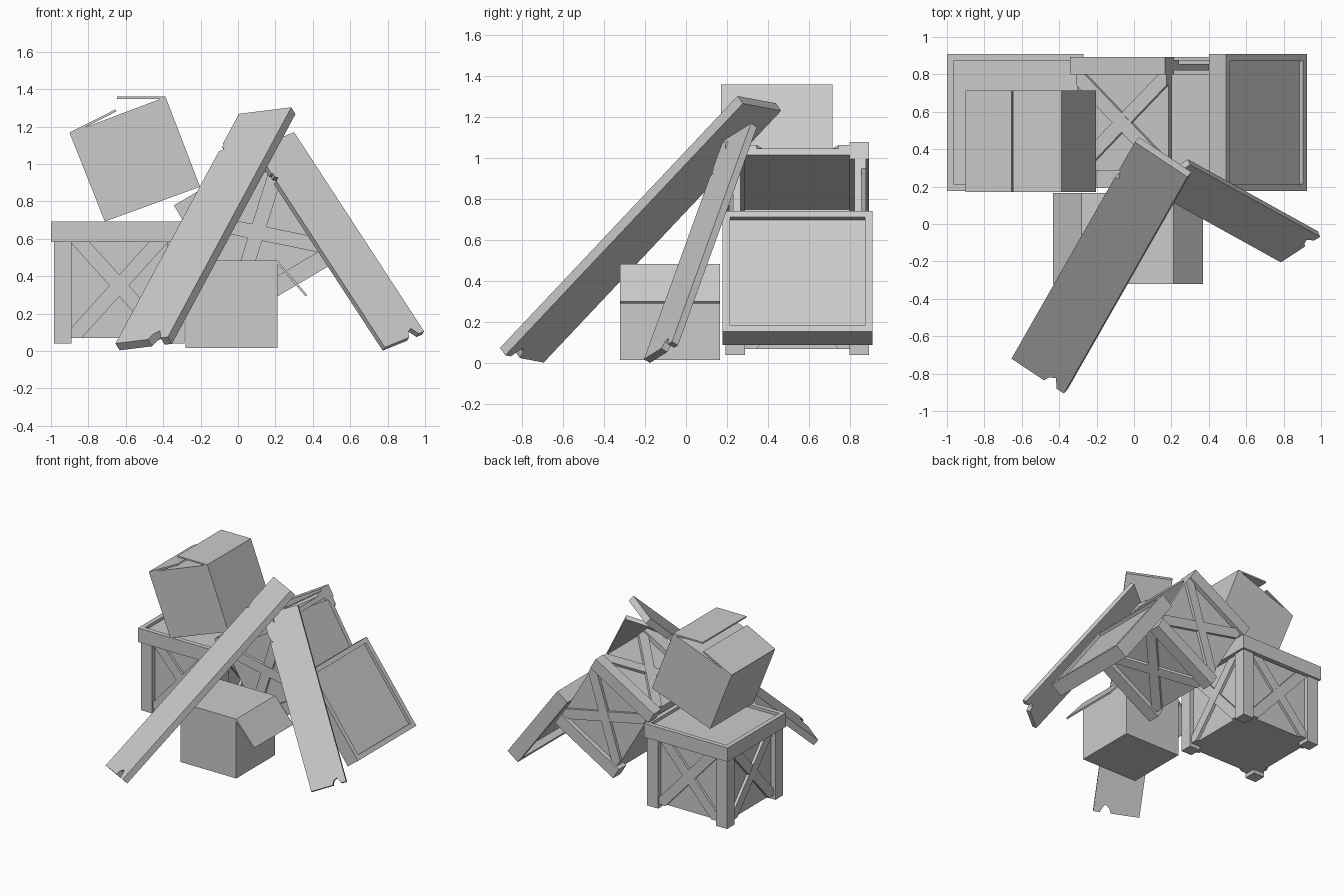
import bpy, bmesh, math
from mathutils import Matrix, Vector

if "Cube" in bpy.data.objects:
    bpy.data.objects.remove(bpy.data.objects["Cube"])


def finish(name, bm, matrix=Matrix()):
    bmesh.ops.recalc_face_normals(bm, faces=bm.faces)
    mesh = bpy.data.meshes.new(name)
    bm.to_mesh(mesh)
    bm.free()
    ob = bpy.data.objects.new(name, mesh)
    bpy.context.collection.objects.link(ob)
    ob.matrix_world = matrix
    return ob


def add_box(bm, lo, hi):
    lo, hi = Vector(lo), Vector(hi)
    m = Matrix.Translation((lo + hi) / 2) @ Matrix.Diagonal((*(hi - lo), 1))
    bmesh.ops.create_cube(bm, size=1, matrix=m)


def add_prism(bm, points, offset):
    """Extrude a closed outline of 3D points along an offset vector."""
    face = bm.faces.new([bm.verts.new(p) for p in points])
    ext = bmesh.ops.extrude_face_region(bm, geom=[face], use_keep_orig=True)
    moved = [g for g in ext['geom'] if isinstance(g, bmesh.types.BMVert)]
    bmesh.ops.translate(bm, verts=moved, vec=offset)


HALF, POST, TALL = 0.35, 0.095, 0.59   # crate half width, post width, height
RECESS, WALL, FLOOR = 0.037, 0.035, 0.03


def crate_body(name, matrix):
    bm = bmesh.new()
    # corner posts
    for sx in (-1, 1):
        for sy in (-1, 1):
            xs = sorted((sx * HALF, sx * (HALF - POST)))
            ys = sorted((sy * HALF, sy * (HALF - POST)))
            add_box(bm, (xs[0], ys[0], 0), (xs[1], ys[1], TALL))
    # floor
    s = HALF - RECESS
    add_box(bm, (-s, -s, FLOOR), (s, s, FLOOR + WALL))
    # recessed wall and crossed braces, repeated on four sides
    a, e = HALF - POST, 0.055
    z0, z1 = FLOOR, TALL
    for i in range(4):
        start = len(bm.verts)
        add_box(bm, (-a, -s, z0), (a, -s + WALL, z1))
        for sx, depth in ((1, 0.022), (-1, 0.020)):
            band = [(-a, z0), (-a + e, z0), (a, z1 - e), (a, z1), (a - e, z1), (-a, z0 + e)]
            add_prism(bm, [(sx * x, -s, z) for x, z in band], (0, -depth, 0))
        bm.verts.ensure_lookup_table()
        bmesh.ops.rotate(bm, verts=bm.verts[start:], cent=(0, 0, 0),
                         matrix=Matrix.Rotation(i * math.pi / 2, 3, 'Z'))
    return finish(name, bm, matrix)


def crate_lid(name, matrix):
    bm = bmesh.new()
    o, h, t = 0.366, 0.11, 0.037
    # rim
    for s in (-1, 1):
        ys = sorted((s * o, s * (o - t)))
        add_box(bm, (-o, ys[0], 0), (o, ys[1], h))
        add_box(bm, (ys[0], -o + t, 0), (ys[1], o - t, h))
    # panel
    add_box(bm, (-o + t, -o + t, 0.05), (o - t, o - t, 0.087))
    return finish(name, bm, matrix)


def placed(x, z, tilt=0):
    return Matrix.Translation((x, 0.543, z)) @ Matrix.Rotation(math.radians(tilt), 4, 'Y')


# upright crate with its lid, tipped open crate, leaning lid
crate_body("upright_crate", placed(-0.635, 0.04))
crate_lid("upright_crate_lid", placed(-0.635, 0.582))
crate_body("tipped_crate", placed(-0.165, 0.477, 59.5))
crate_lid("leaning_lid", placed(0.62, 0.383, 53.5))


def carton(name, corners, flaps, y0, y1):
    """Box outline in x-z swept along y, plus thin flaps from hinge to tip."""
    bm = bmesh.new()
    add_prism(bm, [(x, y0, z) for x, z in corners], (0, y1 - y0, 0))
    finish(name, bm)
    for i, (hinge, tip) in enumerate(flaps):
        h, t = Vector(hinge), Vector(tip)
        d = (t - h).normalized() * 0.012
        n = Vector((-d.y, d.x))
        if n.y > 0:
            n = -n
        bm = bmesh.new()
        add_prism(bm, [(p.x, y0, p.y) for p in (h, t, t + n, h + n)], (0, y1 - y0, 0))
        finish(f"{name}_flap_{i + 1}", bm)


# cardboard boxes
carton("lower_carton", [(-0.28, 0.015), (0.21, 0.015), (0.21, 0.485), (-0.28, 0.485)],
       [((0.21, 0.485), (0.37, 0.3)), ((-0.28, 0.485), (-0.433, 0.3))], -0.322, 0.165)
carton("upper_carton", [(-0.9, 1.165), (-0.712, 0.692), (-0.203, 0.878), (-0.387, 1.358)],
       [((-0.387, 1.36), (-0.648, 1.36)), ((-0.9, 1.168), (-0.655, 1.292))], 0.17, 0.715)


def plank(name, origin, width, length, thick):
    """Board with a splintered lower end and a chipped edge."""
    o, w, l = Vector(origin), Vector(width), Vector(length)
    n = w.cross(l).normalized()
    outline = [(0, 0), (0.62, 0), (0.67, 0.022), (0.77, 0.034), (0.86, 0), (1, 0), (1, 1), (0, 1),
               (0, 0.872), (0.03, 0.868), (0.02, 0.855), (0.08, 0.845), (0, 0.835)]
    bm = bmesh.new()
    add_prism(bm, [o + w * u + l * v for u, v in outline], -n * thick)
    finish(name, bm)


# leaning planks
plank("long_plank", (-0.655, -0.72, 0.04), (0.28, -0.187, 0.035), (0.66, 1.158, 1.228), 0.05)
plank("short_plank", (0.785, -0.205, 0.02), (0.21, 0.137, 0.085), (-0.695, 0.385, 1.065), 0.036)
